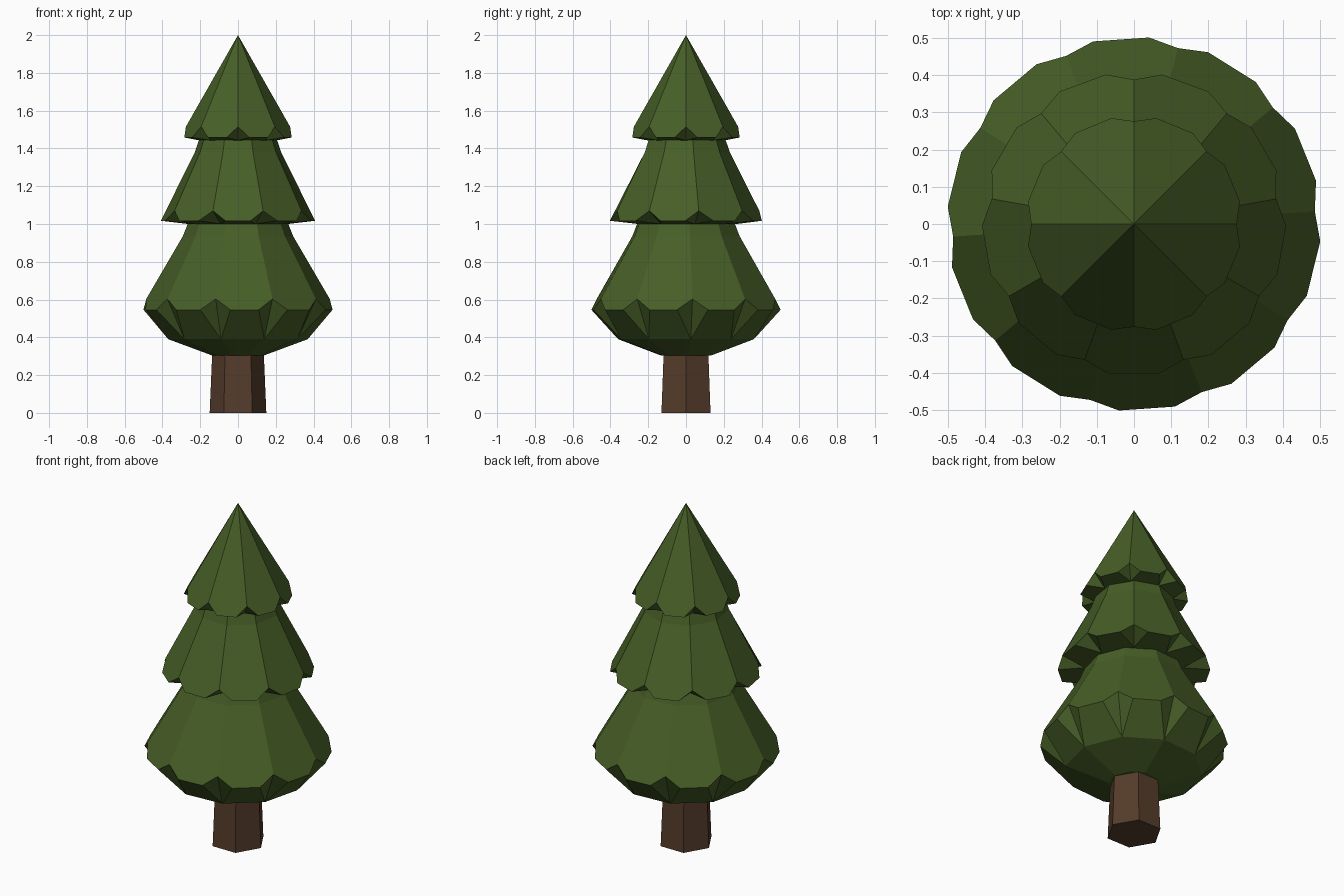
import bpy, bmesh
from math import sin, cos, pi, radians

if "Cube" in bpy.data.objects:
    bpy.data.objects.remove(bpy.data.objects["Cube"])


def material(name, rgb):
    m = bpy.data.materials.new(name)
    m.diffuse_color = (*rgb, 1)
    m.use_nodes = True
    m.node_tree.nodes["Principled BSDF"].inputs["Base Color"].default_value = m.diffuse_color
    return m


def finish(name, bm, mat):
    bmesh.ops.recalc_face_normals(bm, faces=bm.faces)
    me = bpy.data.meshes.new(name)
    bm.to_mesh(me)
    bm.free()
    me.materials.append(mat)
    ob = bpy.data.objects.new(name, me)
    bpy.context.collection.objects.link(ob)
    return ob


def ring(bm, n, phase, r, z):
    return [bm.verts.new((r * cos(phase + 2 * pi * k / n),
                          r * sin(phase + 2 * pi * k / n), z)) for k in range(n)]


def bridge(bm, a, b):
    n = len(a)
    for k in range(n):
        j = (k + 1) % n
        bm.faces.new((a[k], a[j], b[j], b[k]))


def tier(name, n, phase_deg, ridge, lip, upper, lower, mat):
    """Foliage tier: every side ends in a cut-corner leaf lip.
    ridge, upper, lower: (radius, z); lip: (apothem, z); radius 0 is a tip."""
    bm = bmesh.new()
    ph = radians(phase_deg)
    notch = ring(bm, n, ph, *ridge)
    half = 0.5 * ridge[0] * sin(pi / n)
    lips = []
    for k in range(n):
        c = ph + 2 * pi * (k + 0.5) / n
        lips.append([bm.verts.new((lip[0] * cos(c) - s * sin(c),
                                   lip[0] * sin(c) + s * cos(c), lip[1]))
                     for s in (-half, half)])
    # sloping sides
    tip = upper[0][0] == 0
    tops = [bm.verts.new((0, 0, upper[0][1]))] * n if tip else ring(bm, n, ph, *upper[0])
    under = ring(bm, n, ph, *lower[0])
    for k in range(n):
        j = (k + 1) % n
        head = [tops[k]] if tip else [tops[j], tops[k]]
        bm.faces.new([notch[k], lips[k][0], lips[k][1], notch[j]] + head)
        # zigzag underside
        bm.faces.new((under[k], under[j], lips[k][1], lips[k][0]))
        bm.faces.new((under[k], lips[k][0], notch[k]))
        bm.faces.new((under[k], notch[k], lips[k - 1][1]))
    # remaining rings and closing caps
    for prev, rest in ((tops, upper[1:]), (under, lower[1:])):
        for r, z in rest:
            new = ring(bm, n, ph, r, z)
            bridge(bm, prev, new)
            prev = new
        if not (tip and prev is tops):
            bm.faces.new(prev)
    return finish(name, bm, mat)


green = material("foliage", (0.062, 0.112, 0.02))
brown = material("bark", (0.09, 0.046, 0.024))

# three stacked foliage tiers
tier("foliage_top", 8, 0, (0.276, 1.515), (0.286, 1.458),
     [(0, 2.0)], [(0.205, 1.443)], green)
tier("foliage_middle", 9, 90, (0.388, 1.07), (0.403, 1.017),
     [(0.232, 1.38), (0.208, 1.45)], [(0.268, 1.0)], green)
tier("foliage_bottom", 10, 4, (0.487, 0.603), (0.497, 0.546),
     [(0.293, 0.935), (0.265, 1.005)], [(0.37, 0.39), (0.14, 0.305)], green)

# six-sided tapered trunk
bm = bmesh.new()
base = ring(bm, 6, 0, 0.15, 0)
top = ring(bm, 6, 0, 0.136, 0.33)
bridge(bm, base, top)
bm.faces.new(base)
bm.faces.new(top)
finish("trunk", bm, brown)
